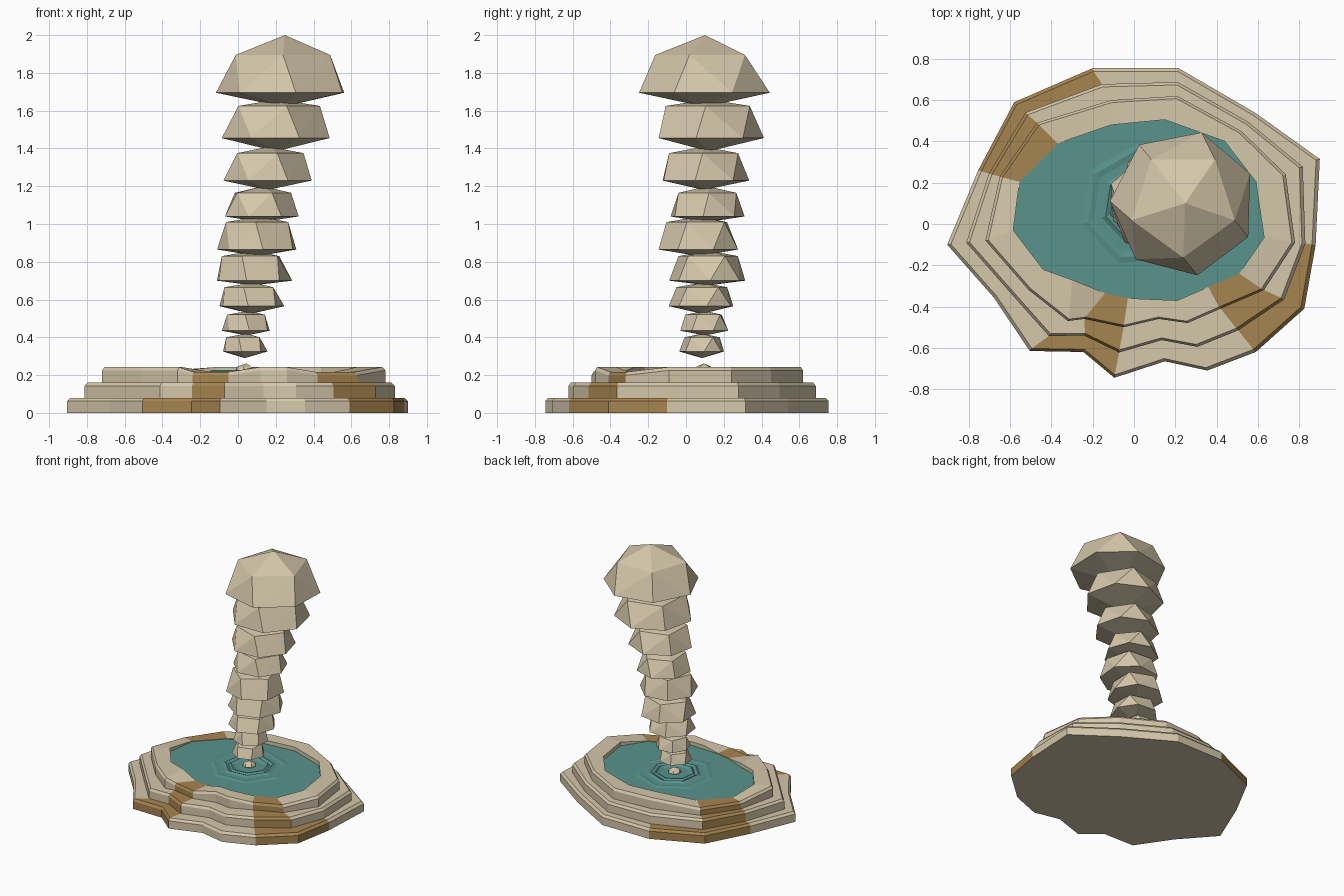
import bpy, bmesh, random
from math import sin, cos, pi, radians
from mathutils import Vector

random.seed(4)
if "Cube" in bpy.data.objects:
    bpy.data.objects.remove(bpy.data.objects["Cube"])


def material(name, color):
    mat = bpy.data.materials.new(name)
    mat.use_nodes = True
    mat.diffuse_color = (*color, 1)
    mat.node_tree.nodes["Principled BSDF"].inputs["Base Color"].default_value = (*color, 1)
    return mat


STONE = material("pale_stone", (0.66, 0.57, 0.40))
EARTH = material("brown_earth", (0.38, 0.23, 0.08))
WATER = material("teal_water", (0.10, 0.29, 0.26))


def finish(name, bm, *mats):
    bmesh.ops.recalc_face_normals(bm, faces=bm.faces)
    mesh = bpy.data.meshes.new(name)
    bm.to_mesh(mesh)
    bm.free()
    for mat in mats:
        mesh.materials.append(mat)
    obj = bpy.data.objects.new(name, mesh)
    bpy.context.collection.objects.link(obj)
    return obj


def bridge(bm, low, high, brown=()):
    """Join two rings of vertices, painting the listed segments brown."""
    count = len(low)
    for i in range(count):
        j = (i + 1) % count
        face = bm.faces.new((low[i], low[j], high[j], high[i]))
        face.material_index = int(i in brown)


# Terrace outlines, matched corner by corner
ground = [(-.2, .755), (.215, .755), (.585, .54), (.9, .315), (.88, -.1), (.825, -.41),
          (.59, -.62), (.355, -.71), (.15, -.665), (-.095, -.745), (-.245, -.62),
          (-.505, -.615), (-.68, -.355), (-.905, -.1), (-.755, .26), (-.58, .59)]
rim = [(-.11, .6), (.21, .62), (.52, .45), (.735, .24), (.78, -.09), (.63, -.32),
       (.42, -.41), (.26, -.48), (.12, -.46), (-.05, -.5), (-.24, -.46),
       (-.32, -.47), (-.51, -.32), (-.72, -.08), (-.65, .23), (-.47, .49)]
basin = [(-.11, .48), (.15, .505), (.44, .4), (.59, .205), (.63, -.065), (.51, -.24),
         (.36, -.305), (.21, -.37), (.09, -.365), (-.03, -.36), (-.14, -.335),
         (-.3, -.27), (-.44, -.22), (-.585, -.03), (-.555, .205), (-.37, .39)]
middle = [((a + c) / 2, (b + d) / 2) for (a, b), (c, d) in zip(ground, rim)]

SPILLS = {5, 9, 14}
WIDE_SPILLS = {4, 5, 9, 10, 14, 15}
DIPPED = {k for s in SPILLS for k in (s, s + 1)}
WATER_Z = 0.213


# Stepped terrace, with lowered spillways in the rim
def ring(bm, outline, z, scale=1.0, dip=0.0):
    return [bm.verts.new((x * scale, y * scale, z - dip * (i in DIPPED)))
            for i, (x, y) in enumerate(outline)]


bm = bmesh.new()
previous = ring(bm, ground, 0)
bm.faces.new(previous)
steps = [(ground, middle, 0.08, WIDE_SPILLS, 0),
         (middle, rim, 0.16, SPILLS, 0),
         (rim, basin, 0.243, SPILLS, 0.026)]
for outline, inner, top, brown, dip in steps:
    for shape, z, scale in ((outline, top - 0.018, 1), (outline, top, 0.98), (inner, top, 1)):
        current = ring(bm, shape, z, scale, dip)
        bridge(bm, previous, current, brown)
        previous = current
bridge(bm, previous, ring(bm, basin, 0.19))
finish("stepped_terrace", bm, STONE, EARTH)

# Pool surface
bm = bmesh.new()
bm.faces.new(ring(bm, basin, WATER_Z))
finish("pool_water", bm, WATER)

# Ripples spreading around the lowest pebble
bm = bmesh.new()
previous = None
for radius, lift in ((.3, 0), (.27, .006), (.24, .001), (.2, .002), (.18, .014),
                     (.155, .003), (.14, .014), (.11, .002)):
    current = []
    for k in range(7):
        angle = radians(197) + 2 * pi * k / 7
        current.append(bm.verts.new((.035 + radius * cos(angle), .09 + radius * sin(angle),
                                     WATER_Z + .001 + lift)))
    if previous:
        bridge(bm, previous, current)
    previous = current
bm.faces.new(previous)
finish("ripples", bm, WATER)


# Faceted stones: seven-sided belt, five-sided shoulder and two tips
def stone(name, x, y, radius, bottom, belt, shoulder, tip, turn, ratio=0.8):
    bm = bmesh.new()
    bm.verts.new((x, y, bottom))
    bm.verts.new((x + .01, y, tip))
    for sides, r, z, phase in ((7, radius, belt, turn), (5, radius * ratio, shoulder, turn + 30)):
        for k in range(sides):
            angle = radians(phase) + 2 * pi * k / sides
            bm.verts.new(Vector((x + r * cos(angle), y + r * sin(angle), z)))
    bmesh.ops.convex_hull(bm, input=bm.verts)
    finish(name, bm, STONE)


stack = [(.035, .095, .05, .2, .225, .245, .262),
         (.035, .085, .122, .29, .325, .40, .42),
         (.045, .10, .131, .41, .435, .52, .54),
         (.07, .085, .177, .525, .565, .665, .69),
         (.08, .115, .207, .675, .70, .83, .86),
         (.105, .07, .217, .83, .865, 1.01, 1.04),
         (.12, .11, .202, 1.01, 1.04, 1.165, 1.2),
         (.155, .095, .24, 1.18, 1.23, 1.375, 1.41),
         (.2, .12, .293, 1.385, 1.455, 1.625, 1.66)]
for number, sizes in enumerate(stack):
    stone("pebble" if number == 0 else f"stone_{number}", *sizes, random.uniform(0, 50))
stone("cap_stone", .238, .1, .355, 1.62, 1.695, 1.895, 2, 24, .74)
